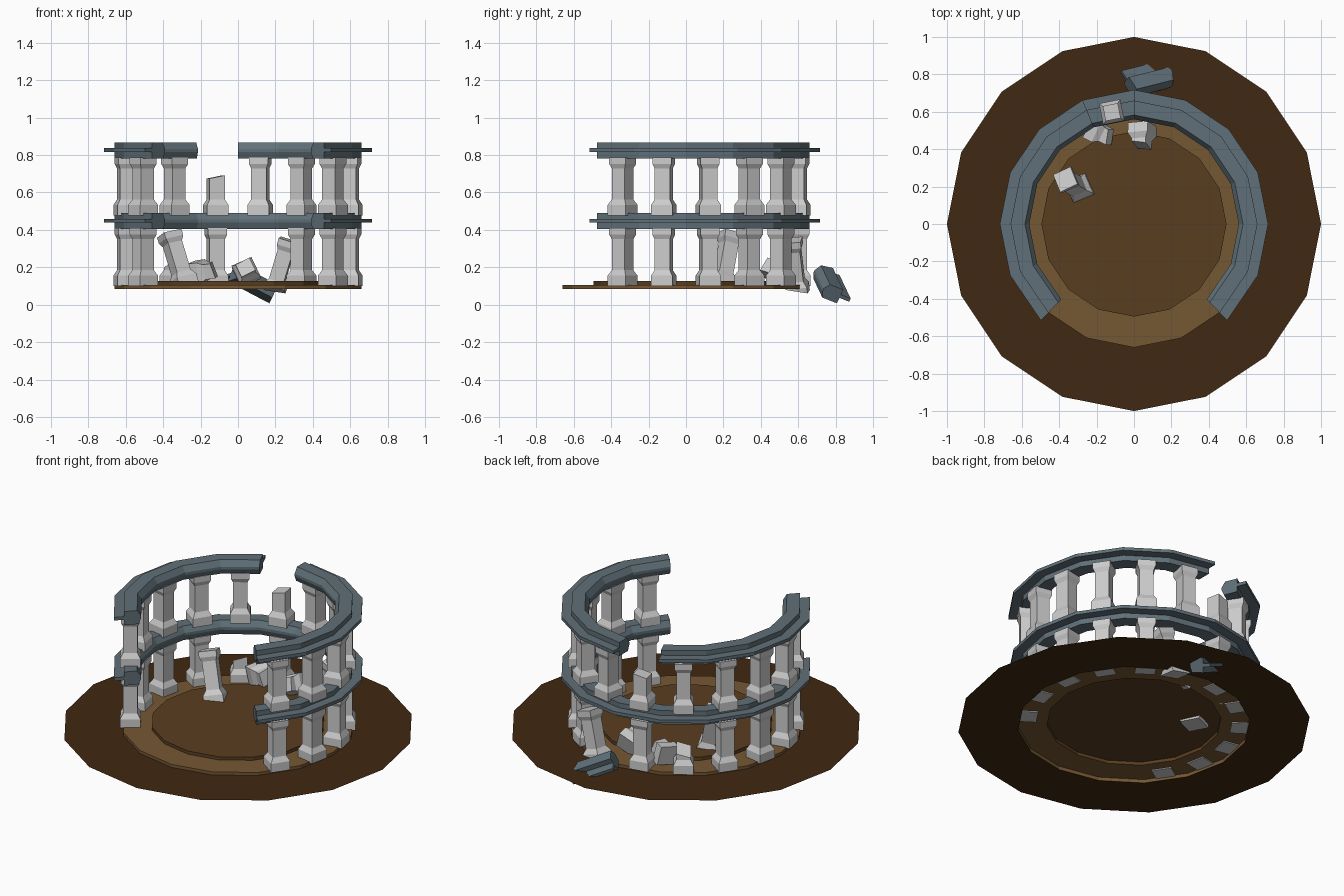
import bpy, bmesh, math
from mathutils import Matrix, Vector, Euler

if "Cube" in bpy.data.objects:
    bpy.data.objects.remove(bpy.data.objects["Cube"])

STEP = math.radians(22.5)

def material(name, rgb):
    m = bpy.data.materials.new(name)
    m.diffuse_color = (*rgb, 1)
    m.use_nodes = True
    m.node_tree.nodes["Principled BSDF"].inputs["Base Color"].default_value = m.diffuse_color
    return m

DARK = material("dark_soil", (0.051, 0.021, 0.006))
TAN = material("tan_soil", (0.178, 0.095, 0.033))
BROWN = material("brown_soil", (0.102, 0.047, 0.014))
SLATE = material("slate", (0.117, 0.162, 0.188))

def finish(name, bm, mat=None, matrix=Matrix(), recalc=True):
    if recalc:
        bmesh.ops.recalc_face_normals(bm, faces=bm.faces)
    me = bpy.data.meshes.new(name)
    bm.to_mesh(me)
    bm.free()
    ob = bpy.data.objects.new(name, me)
    bpy.context.collection.objects.link(ob)
    ob.matrix_world = matrix
    if mat:
        me.materials.append(mat)
    return ob

def bridge(bm, a, b, closed=True):
    n = len(a)
    for i in range(n if closed else n - 1):
        j = (i + 1) % n
        bm.faces.new((a[i], a[j], b[j], b[i]))

# Terraced ground: open 16-sided sheets stepping up to the middle
def terrace(name, rings, mat, fill=False):
    bm = bmesh.new()
    loops = [[bm.verts.new((r * math.cos(i * STEP), r * math.sin(i * STEP), z))
              for i in range(16)] for r, z in rings]
    for a, b in zip(loops, loops[1:]):
        bridge(bm, a, b)
    if fill:
        bm.faces.new(loops[-1])
    finish(name, bm, mat, recalc=False)

terrace("outer_ground", [(1, .087), (.66, .087)], DARK)
terrace("colonnade_step", [(.66, .084), (.66, .106), (.495, .106)], TAN)
terrace("arena_floor", [(.495, .106), (.495, .126)], BROWN, True)

# Curved lintel: moulded section swept over a list of angles
SECTION = [(.575, 0), (.66, 0), (.66, .034), (.717, .034), (.717, .054),
           (.66, .054), (.66, .085), (.583, .085), (.56, .05), (.56, .034)]

def lintel(name, angles, z, matrix=None):
    bm = bmesh.new()
    loops = [[bm.verts.new((r * math.cos(a), r * math.sin(a), h + z)) for r, h in SECTION]
             for a in map(math.radians, angles)]
    for a, b in zip(loops, loops[1:]):
        bridge(bm, a, b)
    bm.faces.new(loops[0])
    bm.faces.new(loops[-1])
    finish(name, bm, SLATE, matrix or Matrix())

def arc(i, j):
    return [22.5 * k for k in range(i, j + 1)]

lintel("lower_lintel", [-46] + arc(-1, 9) + [226], .405)
lintel("upper_lintel_right", [-46] + arc(-1, 4), .783)
lintel("upper_lintel_left", arc(5, 9) + [226], .783)

# Fallen lintel piece behind the ring
tilt = (Matrix.Translation((.075, .785, .105))
        @ Euler((math.radians(-18), math.radians(27), math.radians(14))).to_matrix().to_4x4()
        @ Matrix.Translation((0, -.635, -.042)))
lintel("fallen_lintel", [78.75, 101.25], 0, tilt)

# Square column with flared base and capital; optional slanted break planes
COLUMN = [(.058, 0), (.058, .055), (.041, .085), (.041, .25), (.052, .275), (.052, .31)]

def column(name, matrix, top_cut=None, bottom_cut=None, slant=(.25, .15)):
    bm = bmesh.new()
    loops = [[bm.verts.new((sx * w, sy * w, z))
              for sx, sy in ((-1, -1), (1, -1), (1, 1), (-1, 1))] for w, z in COLUMN]
    for a, b in zip(loops, loops[1:]):
        bridge(bm, a, b)
    bm.faces.new(loops[0])
    bm.faces.new(loops[-1])
    for cut, sign in ((top_cut, 1), (bottom_cut, -1)):
        if cut is None:
            continue
        no = Vector((slant[0], slant[1], 1)) * sign
        bmesh.ops.bisect_plane(bm, geom=bm.verts[:] + bm.edges[:] + bm.faces[:],
                               plane_co=(0, 0, cut), plane_no=no, clear_outer=True)
        bmesh.ops.holes_fill(bm, edges=[e for e in bm.edges if e.is_boundary])
    finish(name, bm, None, matrix)

def standing(k, z):
    a = math.radians(-33.75) + k * STEP
    return Matrix.Translation((.61 * math.cos(a), .61 * math.sin(a), z)) @ Matrix.Rotation(a, 4, 'Z')

for k in range(12):
    if k == 7:
        column("lower_column_stub", standing(k, .1), top_cut=.13, slant=(.5, .3))
    elif k != 5:
        column(f"lower_column_{k}", standing(k, .1))
    if k == 6:
        column("upper_column_broken", standing(k, .478), top_cut=.205, slant=(0, .2))
    else:
        column(f"upper_column_{k}", standing(k, .478))

# Leaning columns and loose blocks: local z runs from foot to head
def leaning(name, foot, head, spin, **cuts):
    d = Vector(head) - Vector(foot)
    m = (Matrix.Translation(foot) @ d.to_track_quat('Z', 'Y').to_matrix().to_4x4()
         @ Matrix.Rotation(math.radians(spin), 4, 'Z'))
    column(name, m, **cuts)

leaning("leaning_column_back", (.185, .6, .05), (.275, .565, .35), 15, bottom_cut=.03)
leaning("leaning_column_inner", (-.28, .185, .09), (-.37, .24, .39), 55, bottom_cut=.02)
leaning("fallen_block_left", (-.24, .52, .17), (-.10, .45, .19), 10, top_cut=.125, slant=(.3, .2))
leaning("fallen_block_right", (.045, .53, .165), (.04, .42, .20), 25, top_cut=.115, slant=(-.2, .2))
